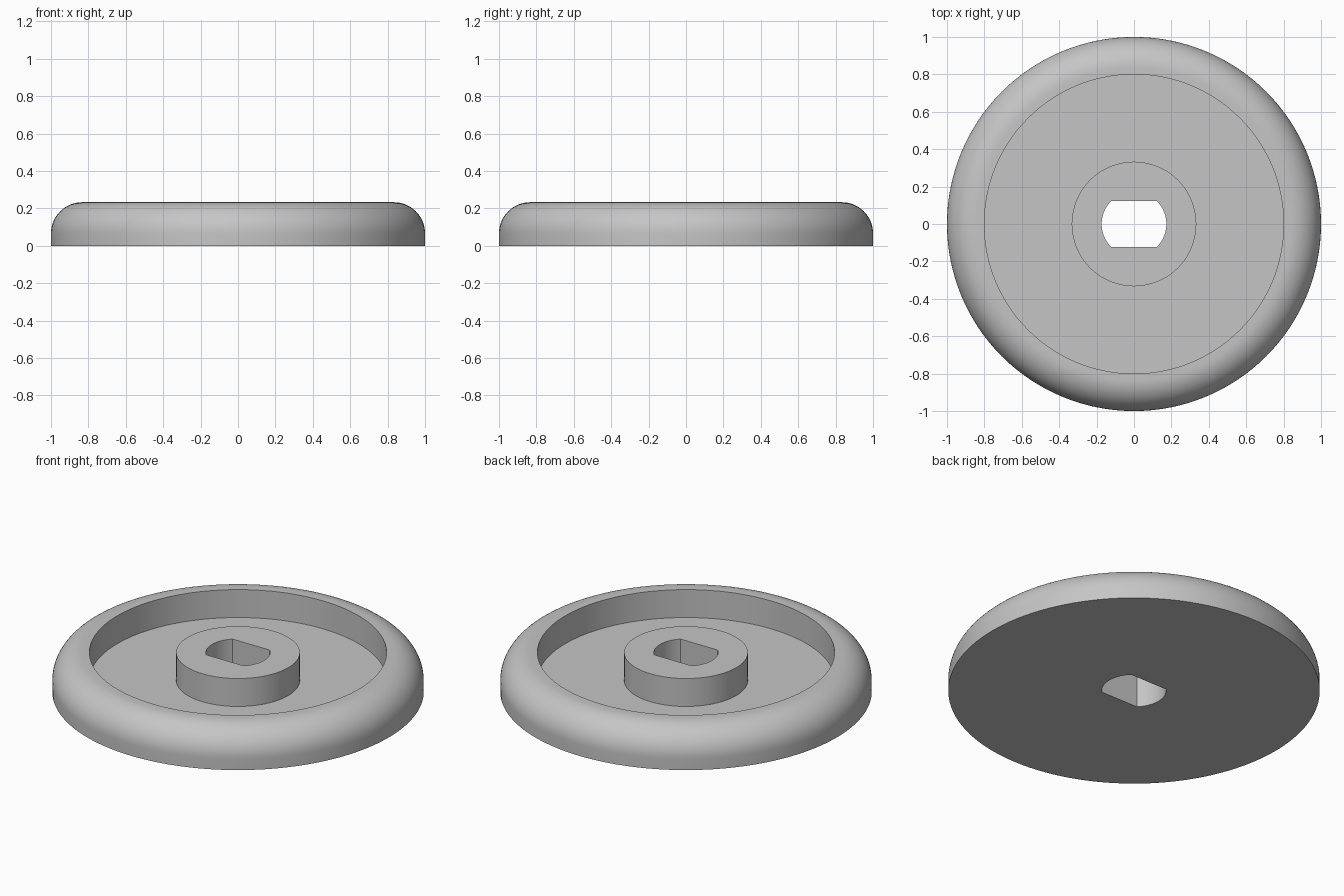
import bpy
import bmesh
from math import cos, sin, pi, radians

if "Cube" in bpy.data.objects:
    bpy.data.objects.remove(bpy.data.objects["Cube"])

SEGMENTS = 128
HEIGHT = 0.233
FLOOR = 0.067
HUB_R = 0.333
RIM_INNER = 0.8
FILLET = 0.167
HOLE_R = 0.173
HOLE_FLAT = HOLE_R * sin(pi / 4)  # half distance between the two flats

# Plain grey material
grey = bpy.data.materials.new("grey")
grey.use_nodes = True
colour = (0.56, 0.56, 0.56, 1)
grey.diffuse_color = colour
grey.node_tree.nodes["Principled BSDF"].inputs["Base Color"].default_value = colour

# Cross-section: underside, rounded rim, recessed floor, hub, hole
fillet = [(1 - FILLET + FILLET * cos(a), HEIGHT - FILLET + FILLET * sin(a))
          for a in (pi / 2 * i / 16 for i in range(17))]
profile = [(HOLE_R, 0), (1, 0)] + fillet + [
    (RIM_INNER, HEIGHT), (RIM_INNER, FLOOR),
    (HUB_R, FLOOR), (HUB_R, HEIGHT), (HOLE_R, HEIGHT)]


def ring(bm, radius, z):
    """Ring of vertices; the hole's rings are cut flat at front and back."""
    verts = []
    for i in range(SEGMENTS):
        a = 2 * pi * i / SEGMENTS
        x, y = radius * cos(a), radius * sin(a)
        if radius == HOLE_R:
            y = max(-HOLE_FLAT, min(HOLE_FLAT, y))
        verts.append(bm.verts.new((x, y, z)))
    return verts


# Revolve the closed cross-section
bm = bmesh.new()
rings = [ring(bm, r, z) for r, z in profile]
for k, lower in enumerate(rings):
    upper = rings[(k + 1) % len(rings)]
    for i in range(SEGMENTS):
        j = (i + 1) % SEGMENTS
        bm.faces.new((lower[i], lower[j], upper[j], upper[i]))
bmesh.ops.recalc_face_normals(bm, faces=bm.faces)

mesh = bpy.data.meshes.new("round_dish_with_hub")
bm.to_mesh(mesh)
bm.free()
mesh.materials.append(grey)
dish = bpy.data.objects.new("round_dish_with_hub", mesh)
bpy.context.collection.objects.link(dish)

# Smooth rim and walls, crisp edges
bpy.ops.object.select_all(action='DESELECT')
dish.select_set(True)
bpy.context.view_layer.objects.active = dish
bpy.ops.object.shade_smooth_by_angle(angle=radians(30))
